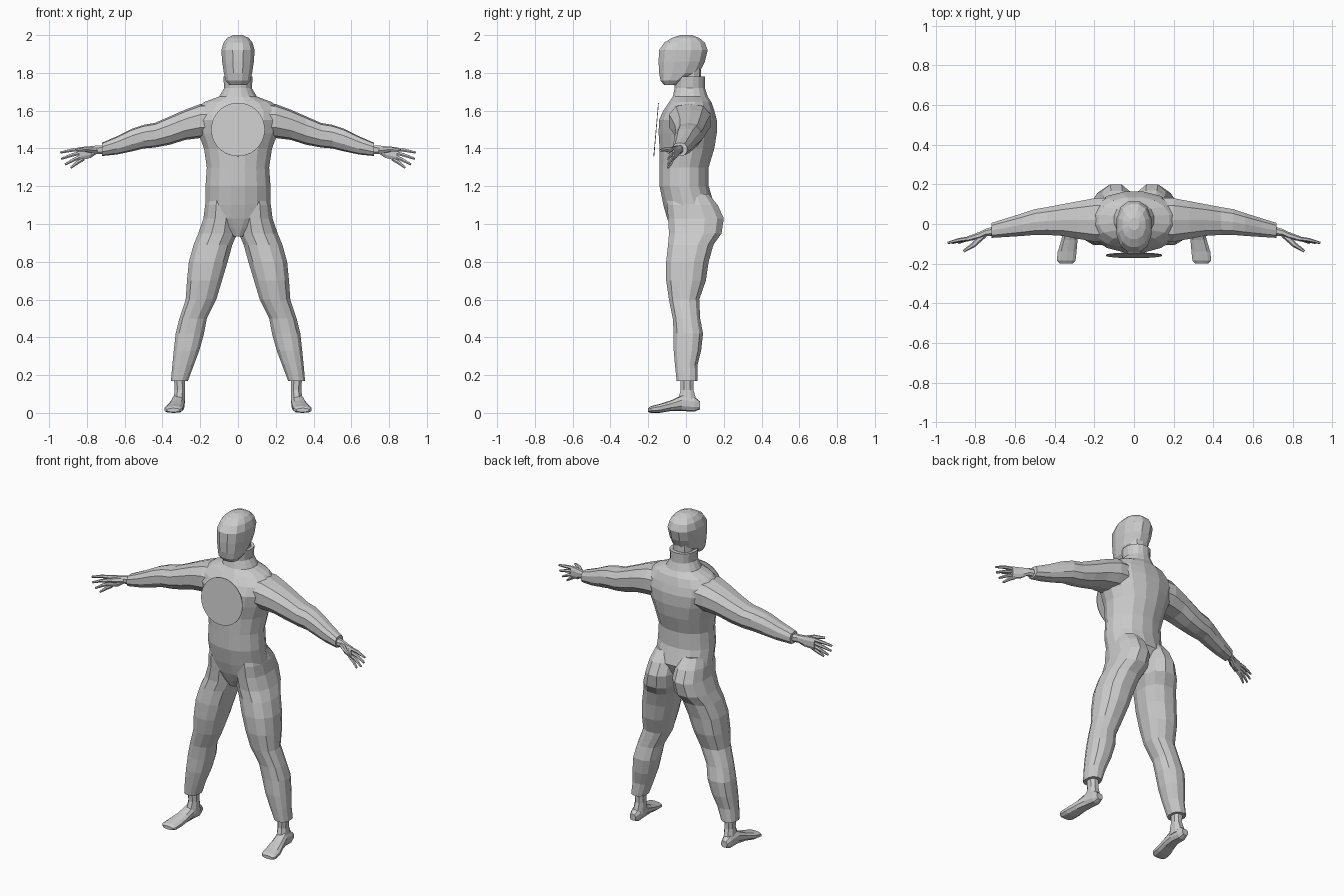
import bpy, bmesh, math
from mathutils import Vector

grey = bpy.data.materials.new("plain_grey")
grey.diffuse_color = (0.6, 0.6, 0.6, 1)


def finish(bm, name):
    bmesh.ops.recalc_face_normals(bm, faces=bm.faces)
    me = bpy.data.meshes.new(name)
    bm.to_mesh(me)
    bm.free()
    me.materials.append(grey)
    ob = bpy.data.objects.new(name, me)
    bpy.context.collection.objects.link(ob)
    return ob


def skin(bm, loops):
    rows = [[bm.verts.new(p) for p in loop] for loop in loops]
    n = len(rows[0])
    for a, b in zip(rows, rows[1:]):
        for i in range(n):
            j = (i + 1) % n
            bm.faces.new((a[i], a[j], b[j], b[i]))
    bm.faces.new(rows[0])
    bm.faces.new(rows[-1])


def loft(name, axis, rings, n=12, power=2.3, side=1):
    """Rings are (position, a0, a1, b0, b1): bounds in the two other axes."""
    bm = bmesh.new()
    loops = []
    for t, a0, a1, b0, b1 in rings:
        loop = []
        for i in range(n):
            th = 2 * math.pi * (i + 0.5) / n
            c, s = math.cos(th), math.sin(th)
            k = math.cos(math.pi / n)
            u = min(1, abs(c) ** (2 / power) / k) * math.copysign(1, c)
            v = min(1, abs(s) ** (2 / power) / k) * math.copysign(1, s)
            a = (a0 + a1) / 2 + u * (a1 - a0) / 2
            b = (b0 + b1) / 2 + v * (b1 - b0) / 2
            p = {"x": (t, a, b), "y": (a, t, b), "z": (a, b, t)}[axis]
            loop.append((p[0] * side, p[1], p[2]))
        loops.append(loop)
    skin(bm, loops)
    return finish(bm, name)


def finger(name, points, radii, side):
    bm = bmesh.new()
    pts = [Vector((x * side, y, z)) for x, y, z in points]
    d = (pts[-1] - pts[0]).normalized()
    u = d.cross(Vector((0, 0, 1))).normalized()
    v = d.cross(u)
    skin(bm, [[p + r * (math.cos(k * math.pi / 3) * u + math.sin(k * math.pi / 3) * v)
               for k in range(6)] for p, r in zip(pts, radii)])
    return finish(bm, name)


def sym(rows):
    return [(z, -h, h, f, b) for z, h, f, b in rows]


# Torso with collar
loft("torso", "z", sym([
    (.935, .03, -.06, .02), (.98, .10, -.08, .08), (1.03, .165, -.10, .12),
    (1.10, .173, -.12, .15), (1.2, .172, -.14, .12), (1.3, .165, -.14, .12),
    (1.4, .18, -.14, .15), (1.48, .21, -.145, .163), (1.55, .235, -.143, .163),
    (1.6, .23, -.12, .15), (1.645, .18, -.09, .135), (1.675, .10, -.07, .115),
    (1.72, .073, -.06, .1), (1.78, .078, -.06, .1)]), n=16, power=2.1)

# Neck and head
loft("neck", "z", sym([(1.7, .06, -.04, .08), (1.84, .06, -.04, .08)]), n=10)
loft("head", "z", sym([
    (1.735, .045, -.115, -.05), (1.76, .066, -.135, .0), (1.80, .075, -.143, .07),
    (1.86, .084, -.145, .10), (1.92, .088, -.143, .115), (1.96, .077, -.115, .10),
    (1.985, .057, -.075, .07), (2.0, .025, -.03, .03)]), n=12)

# Round chest plate, leaning slightly back
bm = bmesh.new()
bmesh.ops.create_cone(bm, cap_ends=True, segments=40, radius1=.142, radius2=.142, depth=.004)
plate = finish(bm, "chest_disc")
plate.location = (0, -.158, 1.5)
plate.rotation_euler = (math.radians(85), 0, 0)

for side, tag in ((1, "left"), (-1, "right")):
    # Arm
    loft(tag + "_arm", "x", [
        (.10, -.09, .13, 1.46, 1.64), (.20, -.09, .13, 1.455, 1.635),
        (.28, -.075, .115, 1.445, 1.605), (.36, -.06, .10, 1.42, 1.57),
        (.44, -.055, .085, 1.405, 1.535), (.50, -.055, .075, 1.40, 1.525),
        (.56, -.06, .055, 1.385, 1.505), (.64, -.065, .03, 1.368, 1.465),
        (.72, -.07, .005, 1.36, 1.43)], n=10, side=side)
    # Hand and fingers
    loft(tag + "_hand", "x", [
        (.70, -.06, -.01, 1.37, 1.418), (.75, -.06, -.025, 1.37, 1.415),
        (.78, -.075, -.04, 1.35, 1.412), (.84, -.088, -.062, 1.335, 1.407)],
        n=8, side=side)
    for i, (x, z) in enumerate([(.94, 1.378), (.935, 1.345), (.915, 1.315), (.885, 1.298)]):
        z0 = 1.398 - i * .018
        finger(f"{tag}_finger_{i + 1}",
               [(.82, -.072, z0), ((.82 + x) / 2, -.08, (z + z0) / 2 + .003), (x, -.095, z)],
               (.011, .010, .006), side)
    finger(tag + "_thumb", [(.755, -.05, 1.388), (.81, -.105, 1.395), (.86, -.138, 1.39)],
           (.018, .013, .007), side)
    # Trouser leg with buttock
    loft(tag + "_leg", "z", [
        (1.16, .02, .155, -.09, .12), (1.10, .002, .174, -.10, .168),
        (1.03, .0, .183, -.095, .2), (.95, .004, .21, -.09, .188),
        (.89, .03, .235, -.095, .145), (.80, .055, .26, -.105, .12),
        (.70, .085, .27, -.105, .105), (.60, .115, .277, -.09, .07),
        (.50, .165, .31, -.07, .075), (.42, .18, .33, -.065, .09),
        (.33, .205, .34, -.065, .08), (.25, .235, .348, -.058, .06),
        (.17, .265, .355, -.05, .06)], n=12, side=side)
    # Ankle and foot
    loft(tag + "_ankle", "z", [
        (.20, .28, .34, -.03, .04), (.12, .28, .335, -.028, .04),
        (.05, .28, .345, -.05, .06)], n=8, side=side)
    loft(tag + "_foot", "y", [
        (.075, .295, .335, .02, .06), (.045, .285, .345, .006, .085),
        (-.02, .283, .352, .01, .095), (-.08, .285, .367, .01, .066),
        (-.14, .29, .385, 0, .047), (-.185, .295, .39, 0, .036),
        (-.2, .31, .375, .005, .025)], n=10, side=side)
